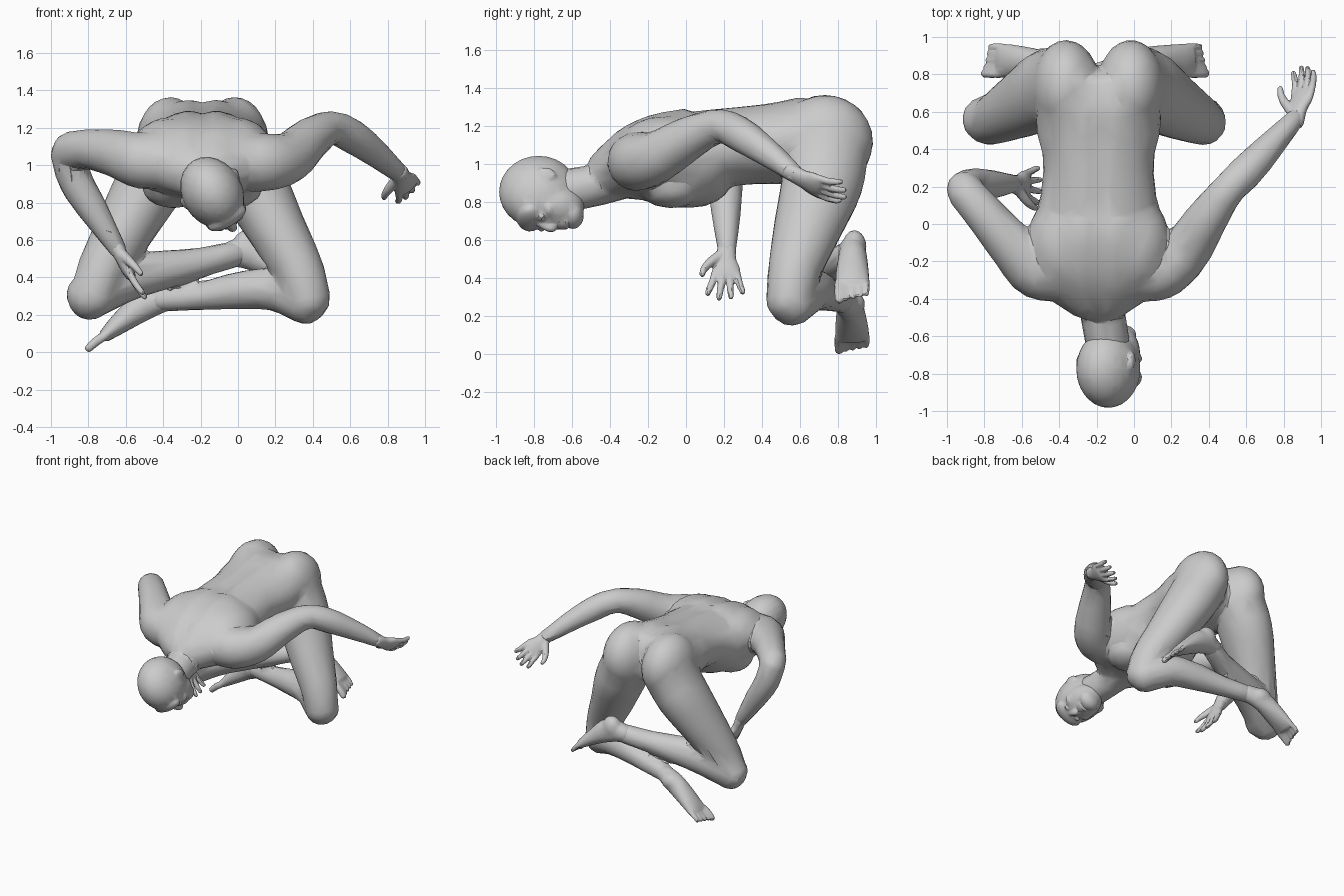
import bpy, bmesh, math
from mathutils import Vector as V, Matrix

if "Cube" in bpy.data.objects:
    bpy.data.objects.remove(bpy.data.objects["Cube"])


def tube(bm, pts, hint, n=20, groove=0.0, cap=0.8):
    """Closed loft through (x, y, z, half width along hint, half depth)."""
    P = [tuple(p) if len(p) == 5 else (*p, p[3]) for p in pts]
    P = [[float(c) for c in p] for p in P]
    E = [P[0]] + P + [P[-1]]
    S = []
    for i in range(1, len(E) - 2):
        for k in range(4):
            t = k / 4
            S.append([0.5 * (2 * b + (c - a) * t + (2 * a - 5 * b + 4 * c - d) * t * t
                             + (3 * b - a - 3 * c + d) * t ** 3)
                      for a, b, c, d in zip(E[i - 1], E[i], E[i + 1], E[i + 2])])
    S.append(P[-1])
    C = [V(s[:3]) for s in S]
    T = [(C[min(i + 1, len(C) - 1)] - C[max(i - 1, 0)]).normalized() for i in range(len(C))]
    rows = [(c, t, s[3], s[4]) for c, t, s in zip(C, T, S)]

    def ends(row, sign):
        c, t, a, b = row
        return [(c + t * sign * min(a, b) * cap * math.sin(q), t, a * math.cos(q), b * math.cos(q))
                for q in (0.5, 0.95, 1.35)]
    rows = ends(rows[0], -1)[::-1] + rows + ends(rows[-1], 1)
    rings = []
    for c, t, a, b in rows:
        h = V(hint)
        u = (h - t * h.dot(t)).normalized()
        v = t.cross(u)
        ring = []
        for j in range(n):
            q = 2 * math.pi * j / n
            dent = 1 - groove * math.exp(-((q - math.pi / 2) / 0.13) ** 2)
            ring.append(bm.verts.new(c + u * a * math.cos(q) * dent + v * b * math.sin(q) * dent))
        rings.append(ring)
    for r, s in zip(rings, rings[1:]):
        for j in range(n):
            bm.faces.new((r[j], r[(j + 1) % n], s[(j + 1) % n], s[j]))
    bm.faces.new(rings[0])
    bm.faces.new(rings[-1])


def ball(bm, c, r, axes=None):
    """Ellipsoid, optionally on given axes."""
    m = Matrix.Identity(3) if axes is None else Matrix(axes).transposed()
    bmesh.ops.create_uvsphere(bm, u_segments=24, v_segments=14, radius=1,
                              matrix=Matrix.Translation(c) @ m.to_4x4() @ Matrix.Diagonal((*r, 1)))


def fuse(name, bm, voxel, faces, soften=5):
    """Blend overlapping forms into one skin and reduce it to facets."""
    bmesh.ops.recalc_face_normals(bm, faces=bm.faces)
    me = bpy.data.meshes.new(name)
    bm.to_mesh(me)
    bm.free()
    ob = bpy.data.objects.new(name, me)
    bpy.context.collection.objects.link(ob)
    m = ob.modifiers.new("skin", 'REMESH')
    m.mode, m.voxel_size = 'VOXEL', voxel
    m = ob.modifiers.new("soften", 'SMOOTH')
    m.factor, m.iterations = 0.5, soften
    dg = bpy.context.evaluated_depsgraph_get()
    count = len(ob.evaluated_get(dg).data.polygons) * 2
    m = ob.modifiers.new("facets", 'DECIMATE')
    m.ratio = min(1, faces / count)
    dg = bpy.context.evaluated_depsgraph_get()
    ob.data = bpy.data.meshes.new_from_object(ob.evaluated_get(dg))
    ob.data.name = name
    ob.modifiers.clear()
    bpy.ops.object.select_all(action='DESELECT')
    ob.select_set(True)
    bpy.context.view_layer.objects.active = ob
    bpy.ops.object.shade_smooth_by_angle(angle=math.radians(25))


X, Y, Z = (1, 0, 0), (0, 1, 0), (0, 0, 1)
MID = -0.19

# torso with spine groove
body = bmesh.new()
torso = [(0.78, 1.16, .29, .18), (0.64, 1.135, .33, .225), (0.5, 1.115, .33, .22),
         (0.35, 1.105, .297, .21), (0.18, 1.085, .305, .215), (0.05, 1.04, .335, .265),
         (-0.12, 1.03, .37, .25), (-0.25, 1.01, .36, .215), (-0.36, .97, .30, .165),
         (-0.45, .925, .17, .125)]
tube(body, [(MID, *t) for t in torso], X, 60, 0.1, 0.3)
# neck
tube(body, [(-.18, -.32, .96, .19, .14), (-.17, -.46, .895, .125, .112), (-.14, -.64, .86, .12, .115)], X)

# buttocks, chest, shoulder blades, thighs
for s in (-1, 1):
    ball(body, (MID + s * .173, .73, 1.12), (.182, .255, .245))
    ball(body, (MID + s * .16, -.08, .88), (.16, .17, .11))
    ball(body, (MID + s * .18, -.1, 1.07), (.2, .27, .185))
    k = 0.0 if s > 0 else 0.02
    tube(body, [(MID + s * .175, .74, 1.08, .22, .19), (MID + s * (.27 + k / 2), .715, .9, .215, .185),
                (MID + s * (.39 + k), .64, .67, .18, .16), (MID + s * (.515 + k), .57, .44, .14, .135),
                (MID + s * (.565 + k), .54, .27 + k, .12, .122)], Y, 24)

# crossed shins
tube(body, [(.375, .55, .27, .125), (.2, .65, .335, .115), (0, .71, .33, .10),
            (-.2, .77, .30, .075), (-.42, .83, .28, .064)], Y)
tube(body, [(-.81, .55, .29, .125), (-.6, .64, .395, .125), (-.4, .71, .44, .105),
            (-.2, .78, .48, .08), (0, .86, .53, .07)], Y)

# raised arm and bent arm
tube(body, [(.0, -.26, 1.02, .15), (.14, -.25, 1.015, .155), (.27, -.15, 1.04, .137), (.39, .03, 1.145, .113),
            (.50, .18, 1.2, .09), (.61, .29, 1.155, .092), (.74, .43, 1.06, .074),
            (.87, .57, .95, .05)], Z)
tube(body, [(-.38, -.26, 1.02, .15), (-.52, -.25, 1.025, .15), (-.64, -.13, 1.06, .13),
            (-.78, .03, 1.085, .11), (-.9, .17, 1.08, .1)], Z)
tube(body, [(-.91, .185, 1.07, .095), (-.87, .205, .92, .092), (-.78, .21, .77, .082),
            (-.64, .215, .545, .048)], Y)
fuse("torso_and_limbs", body, 0.011, 3600, 16)

# head: crown points to -y, face looks down and to the side
f, s, up = V((.5, 0, -.866)), V((.866, 0, .5)), V((0, -1, 0))
C = V((-.135, -.75, .85))
axes = (s, f, up)


def at(a, b, c):
    return C + s * a + f * b + up * c


head = bmesh.new()
ball(head, at(0, -.005, .025), (.162, .2, .208), axes)
ball(head, at(0, .085, -.055), (.128, .12, .16), axes)      # face
ball(head, at(0, .135, -.155), (.085, .07, .058), axes)     # chin
ball(head, at(0, .155, .07), (.115, .045, .07), axes)       # brow
tube(head, [at(0, .18, .035)[:] + (.016,), at(0, .21, -.03)[:] + (.025,),
            at(0, .205, -.05)[:] + (.028,)], s, 12)         # nose
for z in (-.095, -.118):
    ball(head, at(0, .19, z), (.045, .025, .014), axes)     # lips
for k in (-1, 1):
    ball(head, at(k * .055, .185, .01), (.026, .016, .014), axes)      # eyes
    ball(head, at(k * .075, .14, -.03), (.045, .045, .03), axes)       # cheeks
    ball(head, at(k * .152, -.02, -.02), (.018, .032, .05), axes)      # ears
    ball(head, at(k * .163, -.035, -.01), (.012, .026, .042), axes)
fuse("head", head, 0.008, 1800)


# hands: palm, four fingers and a thumb
def hand(name, wrist, d, thumb, palm_n, curl, spread):
    bm = bmesh.new()
    w, d = V(wrist), V(d).normalized()
    t = V(thumb)
    t = (t - d * t.dot(d)).normalized()
    nrm = d.cross(t)
    if nrm.dot(V(palm_n)) < 0:
        nrm = -nrm

    def p(a, b, c, r, q=None):
        return (*(w + d * a + t * b + nrm * c), r, q or r)
    tube(bm, [p(-.03, 0, 0, .048, .044), p(.05, .005, 0, .056, .036), p(.11, 0, 0, .074, .034),
              p(.15, 0, 0, .072, .028)], t)
    for i, L in enumerate((.125, .15, .14, .11)):
        b = .056 - i * .037
        fan = b * spread
        tube(bm, [p(.13, b, 0, .021), p(.15 + L * .4, b + fan * .5, curl * .25, .019),
                  p(.15 + L * .75, b + fan * .9, curl * .65, .017),
                  p(.14 + L, b + fan, curl, .014)], t, 10)
    tube(bm, [p(.03, .03, .01, .03), p(.085, .085, .03, .025), p(.13, .115, .045, .02),
              p(.17, .125, .055, .015)], t, 10)
    fuse(name, bm, 0.006, 1200)


hand("raised_hand", (.87, .57, .95), (.07, .26, -.135), (-.55, .05, -.6), (-.6, 0, .5), .04, .3)
hand("lowered_hand", (-.64, .215, .545), (.135, -.01, -.28), (0, -1, 0), (1, 0, .4), .02, .65)


# feet: instep, heel and five toes
def foot(name, path, heel, size, tip):
    bm = bmesh.new()
    tube(bm, path, Y)
    ball(bm, heel, size)
    b, tip = V(path[-1][:3]), V(tip)
    for i in range(5):
        o = V((0, -.07 + i * .036, 0))
        r = .026 if i == 0 else .018
        q = tip - (tip - b) * .09 * i
        tube(bm, [(*(b + o), r), (*(b.lerp(q, .55) + o + V((0, 0, .006))), r), (*(q + o), r * .9)], Y, 10)
    fuse(name, bm, 0.007, 1100, 12)


foot("lower_foot", [(-.38, .825, .285, .062, .062), (-.50, .86, .25, .07, .078),
                    (-.62, .87, .165, .085, .06), (-.71, .875, .09, .092, .036)],
     (-.485, .875, .265), (.08, .066, .066), (-.80, .875, .02))
foot("upper_foot", [(-.05, .85, .525, .066, .066), (.07, .875, .53, .072, .09),
                    (.2, .875, .45, .085, .062), (.30, .875, .375, .092, .038)],
     (.045, .885, .565), (.075, .064, .088), (.385, .875, .285))
